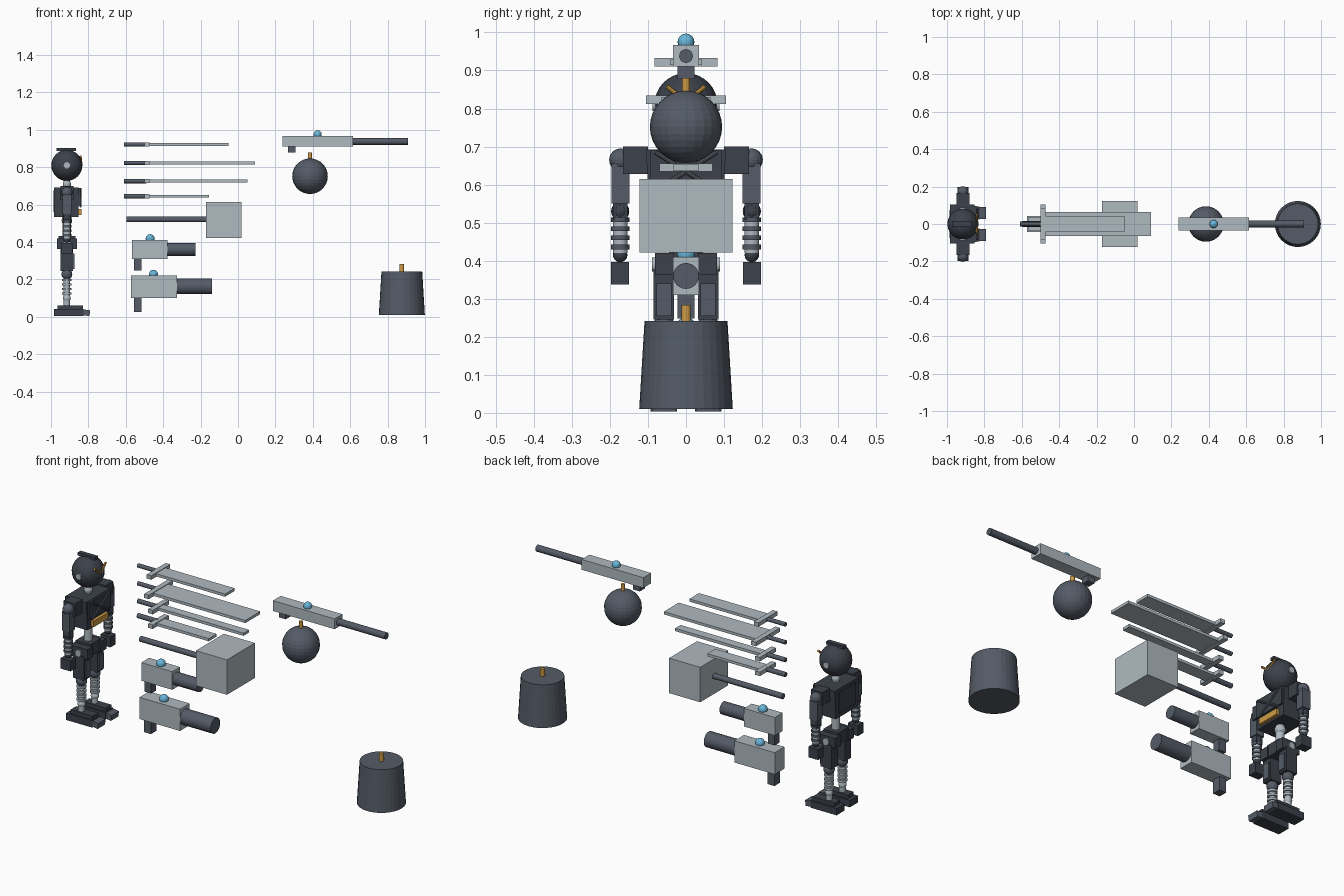
import bpy, bmesh, math
from mathutils import Vector

if "Cube" in bpy.data.objects:
    bpy.data.objects.remove(bpy.data.objects["Cube"])


def mat(name, c):
    m = bpy.data.materials.new(name)
    m.diffuse_color = (*c, 1)
    m.use_nodes = True
    m.node_tree.nodes["Principled BSDF"].inputs["Base Color"].default_value = m.diffuse_color
    return m


DARK = mat("dark_armour", (0.045, 0.053, 0.07))
IRON = mat("iron", (0.09, 0.105, 0.135))
STEEL = mat("steel", (0.43, 0.49, 0.53))
BLUE = mat("blue_glass", (0.14, 0.47, 0.7))
GOLD = mat("gold", (0.62, 0.33, 0.06))


def finish(bm, name, m, loc=(0, 0, 0), rot=(0, 0, 0), smooth=False):
    me = bpy.data.meshes.new(name)
    bm.to_mesh(me)
    bm.free()
    for p in me.polygons:
        p.use_smooth = smooth
    ob = bpy.data.objects.new(name, me)
    bpy.context.collection.objects.link(ob)
    ob.location, ob.rotation_euler = loc, rot
    me.materials.append(m)
    return ob


def box(name, x, y, z, m, rot=(0, 0, 0), taper=1.0):
    """Box from min/max ranges; taper scales the bottom face in y."""
    bm = bmesh.new()
    bmesh.ops.create_cube(bm, size=1)
    for v in bm.verts:
        v.co.x *= x[1] - x[0]
        v.co.y *= (y[1] - y[0]) * (taper if v.co.z < 0 else 1)
        v.co.z *= z[1] - z[0]
    return finish(bm, name, m, (sum(x) / 2, sum(y) / 2, sum(z) / 2), rot)


def ball(name, c, r, m, seg=24):
    bm = bmesh.new()
    bmesh.ops.create_uvsphere(bm, u_segments=seg, v_segments=seg * 2 // 3, radius=r)
    return finish(bm, name, m, c)


def rod(name, a, b, r, m, r2=None, seg=24):
    a, b = Vector(a), Vector(b)
    bm = bmesh.new()
    bmesh.ops.create_cone(bm, cap_ends=True, segments=seg, radius1=r,
                          radius2=r if r2 is None else r2, depth=(b - a).length)
    rot = (b - a).to_track_quat('Z', 'Y').to_euler()
    return finish(bm, name, m, (a + b) / 2, rot)


# ---------- swords: height, blade end, half blade width, half guard, grip radius
for i, (z, end, w, g, r) in enumerate([(0.922, -0.05, 0.042, 0.083, 0.011),
                                       (0.823, 0.09, 0.065, 0.105, 0.011),
                                       (0.726, 0.05, 0.024, 0.07, 0.012),
                                       (0.645, -0.155, 0.034, 0.07, 0.013)]):
    n = f"sword_{i + 1}_"
    rod(n + "grip", (-0.61, 0, z), (-0.49, 0, z), r, IRON)
    box(n + "guard", (-0.5, -0.472), (-g, g), (z - 0.011, z + 0.011), STEEL)
    box(n + "blade", (-0.475, end), (-w, w), (z - 0.0075, z + 0.0075), STEEL)

# ---------- hammer
rod("hammer_handle", (-0.595, 0, 0.521), (-0.16, 0, 0.521), 0.015, IRON)
box("hammer_head", (-0.172, 0.018), (-0.122, 0.122), (0.422, 0.615), STEEL)


# ---------- guns
def gun(n, x, z, w, tip, bz, br, gx, gz, gw, sx, sr):
    box(n + "_body", x, (-w, w), z, STEEL)
    rod(n + "_barrel", (x[1] - 0.01, 0, bz), (tip, 0, bz), br, IRON)
    box(n + "_grip", gx, (-gw, gw), (gz, z[0]), IRON)
    ball(n + "_sight", (sx, 0, z[1] + 0.008), sr, BLUE, 18)


gun("pistol", (-0.567, -0.378), (0.31, 0.41), 0.034, -0.228, 0.36, 0.034,
    (-0.557, -0.515), 0.248, 0.022, -0.47, 0.024)
gun("blaster", (-0.572, -0.325), (0.1, 0.22), 0.042, -0.138, 0.163, 0.042,
    (-0.557, -0.515), 0.025, 0.024, -0.452, 0.024)
gun("rifle", (0.237, 0.614), (0.91, 0.967), 0.034, 0.908, 0.938, 0.018,
    (0.267, 0.307), 0.878, 0.022, 0.426, 0.022)

# ---------- bombs
ball("round_bomb", (0.385, 0, 0.752), 0.095, IRON, 24)
rod("round_bomb_fuse", (0.385, 0, 0.84), (0.385, 0, 0.88), 0.011, GOLD, seg=12)
rod("barrel_bomb", (0.876, 0, 0.01), (0.876, 0, 0.242), 0.123, IRON, r2=0.109, seg=32)
rod("barrel_bomb_fuse", (0.876, 0, 0.235), (0.876, 0, 0.283), 0.012, GOLD, seg=12)

# ---------- robot: head with crest, ear discs and V-shaped antenna
X = -0.915
ball("head", (X, 0, 0.81), 0.083, DARK, 24)
box("head_crest", (X - 0.055, X + 0.05), (-0.013, 0.013), (0.886, 0.902), DARK)
rod("neck", (X, 0, 0.68), (X, 0, 0.735), 0.018, STEEL)
ball("neck_joint", (X, 0, 0.708), 0.022, STEEL, 16)

# torso, chest braces and belt plate
box("torso", (-0.983, -0.853), (-0.105, 0.105), (0.535, 0.692), DARK, taper=0.92)
box("back_plate", (-0.987, -0.975), (-0.075, 0.075), (0.56, 0.675), DARK)
box("chest_plate", (-0.856, -0.843), (-0.095, 0.095), (0.595, 0.69), DARK)
box("chest_belt", (-0.855, -0.836), (-0.065, 0.065), (0.545, 0.578), GOLD)
rod("waist", (X, 0, 0.42), (X, 0, 0.54), 0.022, STEEL)
ball("waist_joint", (X, 0, 0.515), 0.028, STEEL, 16)
box("pelvis", (-0.96, -0.87), (-0.045, 0.045), (0.365, 0.432), DARK)

for s, side in ((-1, "right"), (1, "left")):
    def yr(a, b):
        return tuple(sorted((s * a, s * b)))

    rod(f"{side}_ear_disc", (X, s * 0.06, 0.81), (X, s * 0.088, 0.81), 0.017, STEEL)
    rod(f"{side}_antenna", (-0.838, s * 0.004, 0.822), (-0.842, s * 0.05, 0.858), 0.006, GOLD, seg=8)
    rod(f"{side}_chest_brace", (-0.842, s * 0.08, 0.685), (-0.842, -s * 0.07, 0.59), 0.006, IRON, seg=8)

    # arm
    box(f"{side}_shoulder", (-0.95, -0.88), yr(0.1, 0.166), (0.628, 0.7), DARK)
    ball(f"{side}_shoulder_ball", (X, s * 0.172, 0.665), 0.03, IRON, 18)
    box(f"{side}_upper_arm", (X - 0.024, X + 0.024), yr(0.149, 0.196), (0.55, 0.655), IRON)
    ball(f"{side}_elbow", (X, s * 0.173, 0.53), 0.024, DARK, 16)
    box(f"{side}_elbow_guard", (X - 0.019, X + 0.019), yr(0.154, 0.192), (0.508, 0.552), DARK)
    rod(f"{side}_forearm", (X, s * 0.173, 0.42), (X, s * 0.173, 0.52), 0.019, STEEL)
    ball(f"{side}_wrist", (X, s * 0.173, 0.415), 0.019, DARK, 16)
    box(f"{side}_hand", (X - 0.03, X + 0.03), yr(0.15, 0.197), (0.338, 0.396), DARK)

    # leg
    y = s * 0.058
    box(f"{side}_hip", (-0.968, -0.862), yr(0.032, 0.082), (0.362, 0.42), DARK)
    rod(f"{side}_hip_disc", (X, s * 0.08, 0.39), (X, s * 0.09, 0.39), 0.018, STEEL)
    box(f"{side}_thigh", (X - 0.034, X + 0.034), yr(0.031, 0.086), (0.245, 0.375), DARK)
    box(f"{side}_thigh_plate", (X + 0.03, X + 0.042), yr(0.038, 0.078), (0.255, 0.34), IRON)
    ball(f"{side}_knee", (X, y, 0.228), 0.029, IRON, 16)
    rod(f"{side}_shin", (X, y, 0.06), (X, y, 0.23), 0.017, STEEL)
    ball(f"{side}_ankle", (X, y, 0.1), 0.021, STEEL, 16)
    box(f"{side}_instep", (-0.965, -0.83), yr(0.033, 0.083), (0.035, 0.062), DARK)
    box(f"{side}_foot", (-0.985, -0.825), yr(0.023, 0.093), (0.004, 0.042), DARK)
    box(f"{side}_toe", (-0.838, -0.792), yr(0.026, 0.09), (0.007, 0.038), IRON, rot=(0, math.radians(8), 0))

    # ringed sleeves of forearm and shin
    for k in range(4):
        za, zl = 0.436 + k * 0.024, 0.125 + k * 0.024
        rod(f"{side}_arm_ring_{k + 1}", (X, s * 0.173, za - 0.006), (X, s * 0.173, za + 0.006), 0.024, IRON)
        rod(f"{side}_leg_ring_{k + 1}", (X, y, zl - 0.006), (X, y, zl + 0.006), 0.025, STEEL)
